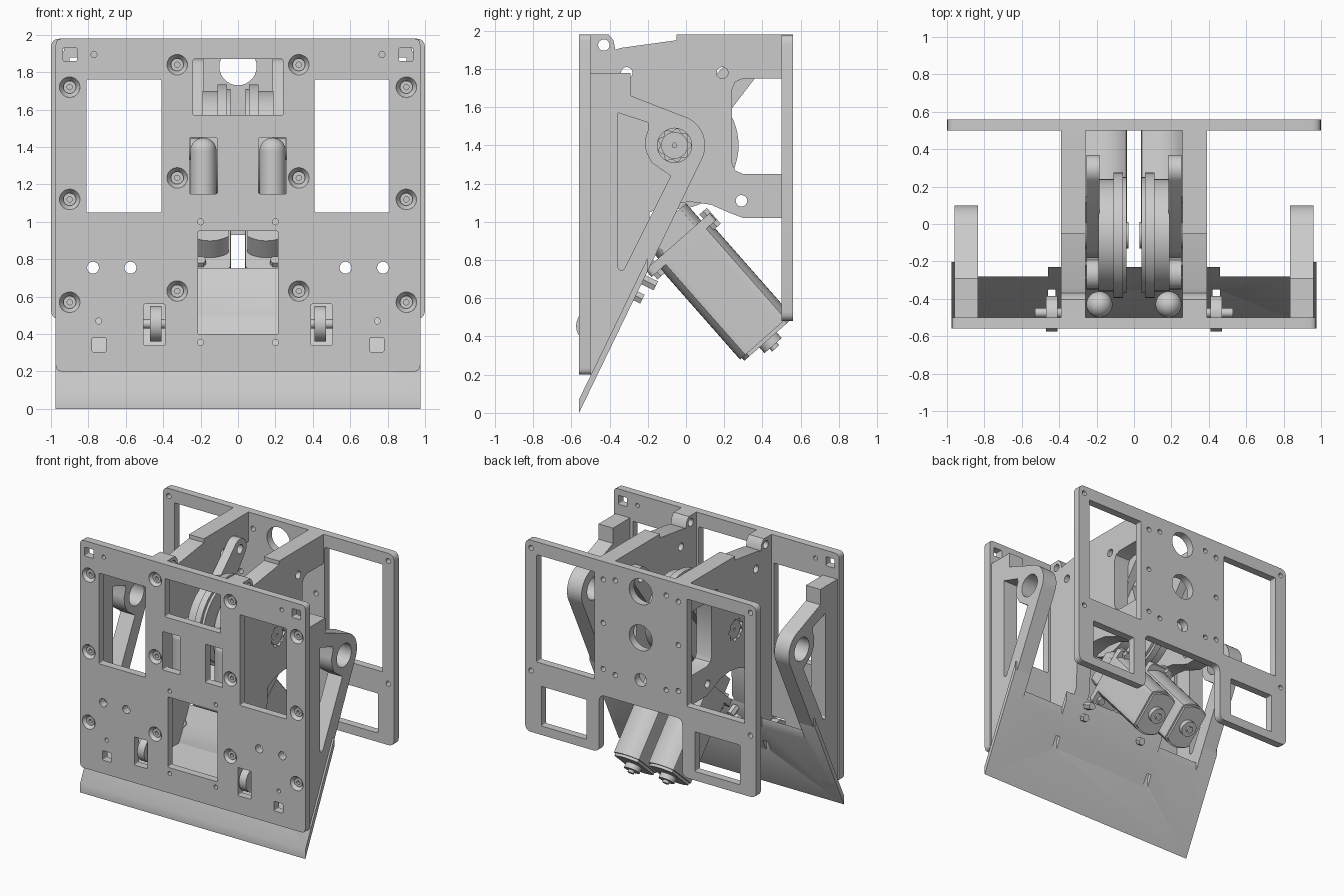
import bpy, bmesh
from math import sin, cos, pi
from mathutils import Matrix, Vector

if "Cube" in bpy.data.objects:
    bpy.data.objects.remove(bpy.data.objects["Cube"])


def frame(u, v, w, o=(0, 0, 0)):
    m = Matrix((u, v, w)).transposed().to_4x4()
    m.translation = Vector(o)
    return m


FRONT = frame((1, 0, 0), (0, 0, 1), (0, 1, 0))   # profile in x,z, depth along y
SIDE = frame((0, 1, 0), (0, 0, 1), (1, 0, 0))    # profile in y,z, depth along x


def prism(name, loops, a, b, m):
    """Extrude an outline (first loop) with holes (other loops) from depth a to b."""
    a, b = min(a, b), max(a, b)
    cu = bpy.data.curves.new(name, 'CURVE')
    cu.dimensions = '2D'
    cu.fill_mode = 'BOTH'
    cu.extrude = (b - a) / 2
    for lp in loops:
        sp = cu.splines.new('POLY')
        sp.points.add(len(lp) - 1)
        for p, (x, y) in zip(sp.points, lp):
            p.co = (x, y, 0, 1)
        sp.use_cyclic_u = True
    ob = bpy.data.objects.new(name, cu)
    bpy.context.collection.objects.link(ob)
    bpy.ops.object.select_all(action='DESELECT')
    ob.select_set(True)
    bpy.context.view_layer.objects.active = ob
    bpy.ops.object.convert(target='MESH')
    ob = bpy.context.view_layer.objects.active
    me = ob.data
    me.transform(m @ Matrix.Translation((0, 0, (a + b) / 2)))
    bm = bmesh.new()
    bm.from_mesh(me)
    bmesh.ops.remove_doubles(bm, verts=bm.verts, dist=1e-5)
    bmesh.ops.recalc_face_normals(bm, faces=bm.faces)
    bm.to_mesh(me)
    bm.free()
    return ob


def circ(x, y, r, n=28):
    return [(x + r * cos(2 * pi * i / n), y + r * sin(2 * pi * i / n)) for i in range(n)]


def fillet(pts, r, n=4):
    out = []
    for i, p in enumerate(pts):
        p, q, s = Vector(p), Vector(pts[i - 1]), Vector(pts[(i + 1) % len(pts)])
        a = p + (q - p).normalized() * r
        b = p + (s - p).normalized() * r
        for k in range(n + 1):
            t = k / n
            out.append(tuple(a * (1 - t) ** 2 + p * 2 * t * (1 - t) + b * t * t))
    return out


def rect(x0, y0, x1, y1, r=0.008):
    return fillet([(x0, y0), (x1, y0), (x1, y1), (x0, y1)], r)


def box_at(s, x0, x1, y0, y1, r=0.008):
    return rect(min(s * x0, s * x1), y0, max(s * x0, s * x1), y1, r)


def arc(cx, cy, r, a0, a1, n=16):
    return [(cx + r * cos(a0 + (a1 - a0) * i / n), cy + r * sin(a0 + (a1 - a0) * i / n))
            for i in range(n + 1)]


PIVOT = (-0.06, 1.40)
SCREWS = [(x, z) for x, zs in ((0.9, (1.72, 1.12, 0.57)), (0.325, (1.84, 1.235, 0.63))) for z in zs]

# front plate with windows, slots and holes
loops = [rect(-0.975, 0.2, 0.975, 1.98, 0.035), rect(-0.24, 1.57, 0.24, 1.87), rect(-0.215, 0.4, 0.215, 0.95)]
for s in (-1, 1):
    loops += [box_at(s, 0.41, 0.81, 1.05, 1.76), box_at(s, 0.11, 0.26, 1.15, 1.45),
              box_at(s, 0.39, 0.505, 0.34, 0.56), box_at(s, 0.705, 0.78, 0.305, 0.38),
              box_at(s, 0.86, 0.935, 1.86, 1.93)]
    loops += [circ(s * x, z, 0.055) for x, z in SCREWS]
    loops += [circ(s * x, z, r, 16) for x, z, r in
              ((0.775, 0.755, 0.032), (0.575, 0.755, 0.032), (0.745, 0.47, 0.016), (0.77, 1.895, 0.016),
               (0.2, 1.0, 0.016), (0.2, 0.355, 0.016))]
prism("front_plate", loops, -0.56, -0.5, FRONT)

# back plate with motor notch
out = [(-1, 0.48), (-0.36, 0.48), (-0.36, 0.93), (0.36, 0.93), (0.36, 0.48), (1, 0.48), (1, 1.98), (-1, 1.98)]
loops = [fillet(out, 0.05), circ(0, 1.83, 0.1), circ(0, 1.47, 0.1), circ(0, 1.14, 0.05)]
for s in (-1, 1):
    loops += [box_at(s, 0.40, 0.90, 1.04, 1.88), box_at(s, 0.47, 0.86, 0.55, 0.86)]
    loops += [circ(s * x, z, 0.02, 14) for x, z in
              ((0.325, 1.84), (0.22, 1.86), (0.325, 1.14), (0.22, 1.12), (0.325, 1.5), (0.95, 1.92), (0.95, 0.96))]
prism("back_plate", loops, 0.5, 0.56, FRONT)

# sloped blade under the front plate, with its lower edge cut upright
half = [(0.975, 0), (0.975, 0.82), (0.84, 0.82), (0.84, 0.64), (0.46, 0.64), (0.46, 0.76)]
loops = [half + [(-x, v) for x, v in reversed(half)]]
loops += [box_at(s, 0.42, 0.46, 0.38, 0.48) for s in (-1, 1)]
prism("sloped_blade", loops, 0, 0.07, frame((1, 0, 0), (0, 0.436, 0.9), (0, 0, 1), (0, -0.56, 0)))

wall = [(-0.5, 0.5), (-0.36, 0.5), (-0.2, 0.8), (-0.19, 1.05), (-0.09, 1.09), (0.02, 1.105), (0.13, 1.09),
        (0.22, 1.05), (0.3, 1.02), (0.5, 1.02), (0.5, 1.25), (0.3, 1.25), (0.258, 1.268), (0.24, 1.31),
        (0.24, 1.69), (0.258, 1.732), (0.3, 1.75), (0.5, 1.75), (0.5, 1.98), (-0.05, 1.98), (-0.05, 1.95),
        (-0.34, 1.91), (-0.37, 1.90), (-0.38, 1.95), (-0.405, 1.98), (-0.5, 1.98)]
spline_hole = [(PIVOT[0] + (0.079 + 0.008 * cos(9 * t)) * cos(t), PIVOT[1] + (0.079 + 0.008 * cos(9 * t)) * sin(t))
               for t in [2 * pi * i / 72 for i in range(72)]]
bracket = [(-0.5, 0.13), (-0.497, 0.13)] + arc(*PIVOT, 0.16, -0.46, 1.3) + \
          [(-0.29, 1.66), (-0.29, 1.78), (-0.5, 1.78)]
bracket_window = [(-0.355, 1.57), (-0.20, 1.52), (-0.195, 1.49), (-0.215, 1.43), (-0.21, 1.37),
                  (-0.18, 1.31), (-0.08, 1.24), (-0.325, 0.75), (-0.345, 0.745), (-0.355, 0.76)]

# motor frame: width along x, axis running down and back
axis = Vector((0, 0.66, -0.75)).normalized()
perp = axis.cross(Vector((1, 0, 0)))

for s, side in ((-1, "left"), (1, "right")):
    # inner wall and spline hub
    prism(side + "_inner_wall",
          [wall, spline_hole] + [circ(y, z, 0.03, 18) for y, z in
                                 ((0.19, 1.78), (-0.31, 1.78), (0.29, 1.11), (-0.43, 1.925))],
          s * 0.26, s * 0.39, SIDE)
    prism(side + "_spline_hub", [circ(*PIVOT, 0.07), circ(*PIVOT, 0.012, 10)], s * 0.03, s * 0.38, SIDE)
    # outer pivot bracket
    prism(side + "_outer_bracket", [bracket, bracket_window, circ(*PIVOT, 0.09)], s * 0.835, s * 0.96, SIDE)
    # drive wheels
    for nm, x0, x1, r in (("cam_wheel", 0.04, 0.06, 0.31), ("cam_wheel_rim", 0.06, 0.11, 0.335),
                          ("cam_wheel_step", 0.11, 0.19, 0.30)):
        prism(side + "_" + nm, [circ(*PIVOT, r, 64)], s * x0, s * x1, SIDE)
    # lever arm with eye at its upper end, and a front finger
    arm = arc(0.29, 1.79, 0.08, -0.72, 2.42) + arc(*PIVOT, 0.12, 2.42, 5.56)
    prism(side + "_lever_arm", [arm, circ(0.29, 1.79, 0.035)], s * 0.185, s * 0.255, SIDE)
    finger = arc(-0.27, 1.37, 0.08, 0.3, 4.4) + [(-0.07, 1.28), (-0.05, 1.45)]
    prism(side + "_lever_front", [finger], s * 0.19, s * 0.255, SIDE)
    # round-topped push pin behind the middle slot
    bpy.ops.mesh.primitive_cylinder_add(vertices=32, radius=0.07, depth=0.28, location=(s * 0.185, -0.43, 1.24))
    bpy.context.object.name = side + "_push_pin"
    bpy.ops.mesh.primitive_uv_sphere_add(segments=32, ring_count=16, radius=0.07, location=(s * 0.185, -0.43, 1.38))
    bpy.context.object.name = side + "_push_pin_tip"
    # countersunk screws
    for i, (x, z) in enumerate(SCREWS):
        bm = bmesh.new()
        rings = []
        for r, y in ((0.055, -0.556), (0.034, -0.525), (0.034, -0.54), (0.014, -0.54), (0.014, -0.52)):
            rings.append([bm.verts.new((s * x + px, y, z + pz)) for px, pz in circ(0, 0, r, 24)])
        for r0, r1 in zip(rings, rings[1:]):
            for k in range(24):
                bm.faces.new((r0[k - 1], r0[k], r1[k], r1[k - 1]))
        bm.faces.new(rings[-1])
        bmesh.ops.recalc_face_normals(bm, faces=bm.faces)
        me = bpy.data.meshes.new("screw")
        bm.to_mesh(me)
        bm.free()
        bpy.context.collection.objects.link(bpy.data.objects.new(f"{side}_screw_{i}", me))
        prism(f"{side}_screw_seat_{i}", [circ(s * x, z, 0.055, 24)], -0.515, -0.5, FRONT)
    # small guide roller and axle
    prism(side + "_guide_roller", [circ(-0.48, 0.455, 0.095, 40)], s * 0.41, s * 0.47, SIDE)
    prism(side + "_roller_axle", [circ(-0.475, 0.455, 0.025, 16)], s * 0.37, s * 0.53, SIDE)
    # motor: flattened can, end cap, end boss, mount flange
    m = frame((1, 0, 0), perp, axis, (s * 0.15, 0.0, 0.87))

    def can(r, w):
        return [(max(-w, min(w, x)), y) for x, y in circ(0, 0, r, 48)]
    prism(side + "_motor_body", [can(0.178, 0.112)], 0, 0.63, m)
    prism(side + "_motor_end_cap", [can(0.165, 0.1)], 0.63, 0.65, m)
    prism(side + "_motor_boss", [circ(0, 0, 0.06)], 0.65, 0.69, m)
    prism(side + "_motor_shaft_tip", [circ(0, 0, 0.025, 16)], 0.69, 0.71, m)
    prism(side + "_motor_flange", [rect(-0.11, -0.21, 0.11, 0.24, 0.03)], -0.05, 0.0, m)
    prism(side + "_gearbox", [can(0.15, 0.1)], -0.17, -0.05, m)
    for k, v in enumerate((-0.19, 0.2)):
        prism(f"{side}_flange_bolt_{k}", [circ(s * 0.05, v, 0.03, 6)], -0.08, 0.03, m)
    # bolts near the top of the blade
    for k, (y, z) in enumerate(((-0.24, 0.61), (-0.17, 0.68))):
        prism(f"{side}_blade_bolt_{k}", [circ(s * 0.27, perp.y * 0, 0.03, 6)], 0, 0.08,
              frame((1, 0, 0), (0, 0.436, 0.9), (0, 0.9, -0.436), (0, y - 0.06, z + 0.02)))

# smooth the curved surfaces, keep edges crisp
bpy.ops.object.select_all(action='SELECT')
bpy.context.view_layer.objects.active = bpy.data.objects["front_plate"]
bpy.ops.object.shade_smooth_by_angle(angle=0.52)
